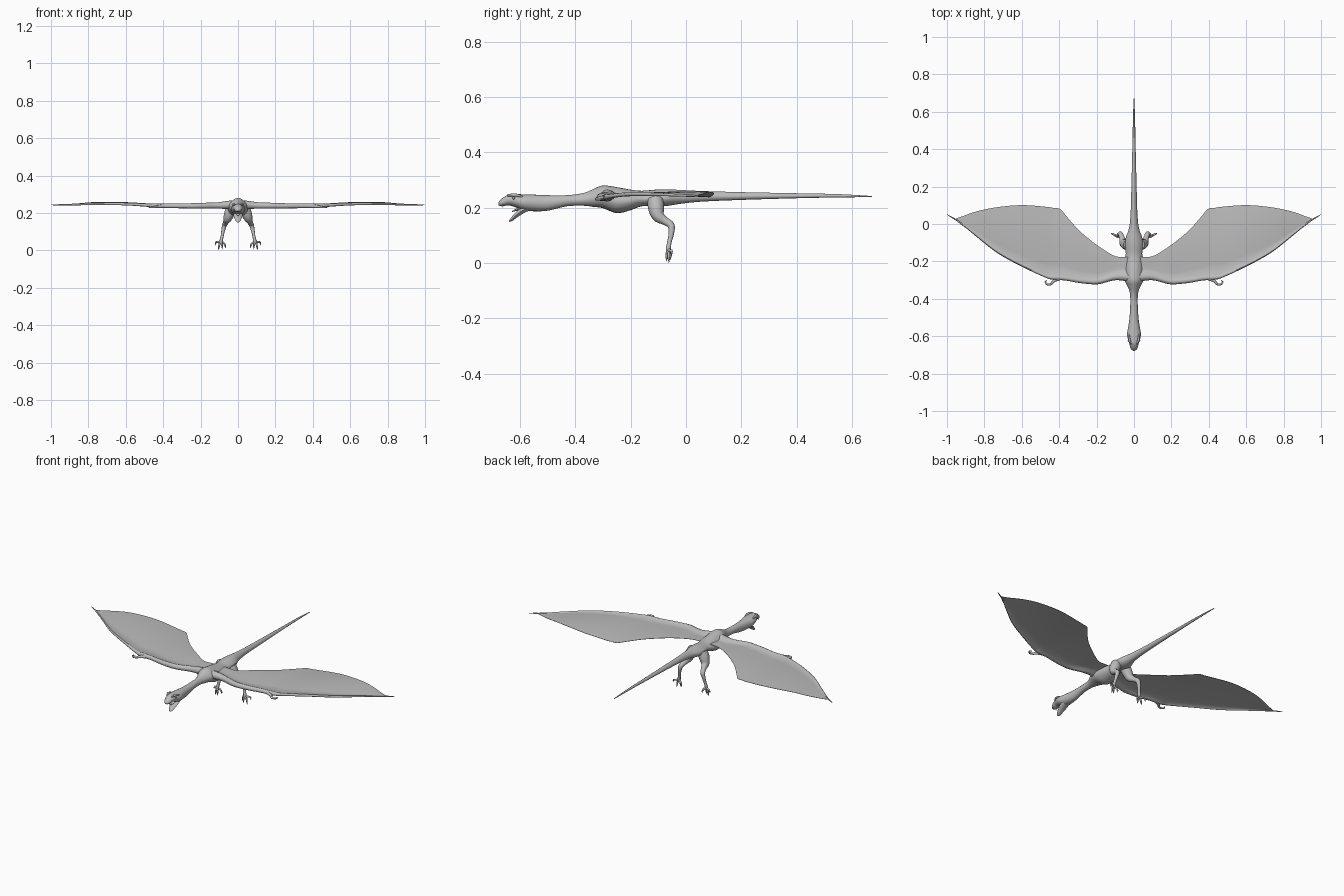
import bpy, bmesh, math
from mathutils import Vector

grey = bpy.data.materials.new("stone grey")
grey.diffuse_color = (0.5, 0.5, 0.5, 1)


def smooth_path(pts, n):
    """Catmull-Rom resampling of tuples of any length, n steps per span."""
    out = []
    for i in range(len(pts) - 1):
        a, b = pts[max(i - 1, 0)], pts[i]
        c, d = pts[i + 1], pts[min(i + 2, len(pts) - 1)]
        for k in range(n):
            t = k / n
            out.append([0.5 * (2 * q + (r - p) * t + (2 * p - 5 * q + 4 * r - s) * t * t
                               + (3 * q - p - 3 * r + s) * t ** 3)
                        for p, q, r, s in zip(a, b, c, d)])
    return out + [list(pts[-1])]


def loft(name, rings, mirror=False, angle=50):
    """Skin a list of closed rings, cap the ends, optionally mirror in x."""
    bm = bmesh.new()
    rows = [[bm.verts.new(p) for p in ring] for ring in rings]
    n = len(rows[0])
    for a, b in zip(rows, rows[1:]):
        for i in range(n):
            j = (i + 1) % n
            bm.faces.new((a[i], a[j], b[j], b[i]))
    bm.faces.new(rows[0])
    bm.faces.new(rows[-1])
    bmesh.ops.recalc_face_normals(bm, faces=bm.faces[:])
    me = bpy.data.meshes.new(name)
    bm.to_mesh(me)
    bm.free()
    me.materials.append(grey)
    ob = bpy.data.objects.new(name, me)
    bpy.context.collection.objects.link(ob)
    if mirror:
        mod = ob.modifiers.new("mirror", 'MIRROR')
        mod.use_mirror_merge = False
    bpy.ops.object.select_all(action='DESELECT')
    ob.select_set(True)
    bpy.context.view_layer.objects.active = ob
    bpy.ops.object.shade_smooth_by_angle(angle=math.radians(angle))
    return ob


def tube(name, pts, ref, mirror=True, sides=10, steps=4, flat=1.0):
    """Round limb along (x, y, z, radius) points; flat scales it across ref."""
    path = smooth_path(pts, steps)
    rings = []
    for i, p in enumerate(path):
        c = Vector(p[:3])
        d = (Vector(path[min(i + 1, len(path) - 1)][:3])
             - Vector(path[max(i - 1, 0)][:3])).normalized()
        u = Vector(ref) - d * d.dot(Vector(ref))
        u.normalize()
        v = d.cross(u)
        r = max(p[3], 0.0006)
        rings.append([c + u * r * math.cos(2 * math.pi * k / sides)
                      + v * r * flat * math.sin(2 * math.pi * k / sides)
                      for k in range(sides)])
    return loft(name, rings, mirror)


# Body from snout to tail tip: y, centre height, half width, half height
body = [(-.678, .214, .006, .005), (-.665, .219, .018, .014), (-.64, .228, .025, .02),
        (-.615, .225, .033, .024), (-.585, .219, .037, .029), (-.55, .217, .031, .030),
        (-.50, .217, .024, .028), (-.43, .225, .020, .020), (-.37, .230, .022, .023),
        (-.335, .235, .034, .032), (-.30, .239, .050, .041), (-.25, .227, .056, .047),
        (-.20, .228, .054, .037), (-.16, .233, .044, .028), (-.11, .235, .048, .030),
        (-.07, .236, .043, .030), (-.02, .239, .026, .025), (.06, .241, .018, .019),
        (.2, .242, .014, .014), (.4, .243, .009, .009), (.55, .243, .006, .006),
        (.672, .240, .002, .002)]
rings = []
for y, z, w, h in smooth_path(body, 4):
    ring = []
    for k in range(20):
        a = 2 * math.pi * k / 20
        # narrowed upper half gives a ridged back over the shoulders
        ridge = 1 - 0.3 * max(math.sin(a), 0) if y > -.4 else 1
        ring.append((w * math.cos(a) * ridge, y, z + h * math.sin(a)))
    rings.append(ring)
loft("body", rings)

# Open lower jaw and tongue
tube("lower_jaw", [(0, -.565, .200, .022), (0, -.59, .190, .025), (0, -.615, .171, .019),
                   (0, -.630, .157, .013), (0, -.638, .150, .004)],
     (1, 0, 0), mirror=False, flat=.45)
tube("tongue", [(0, -.58, .199, .010), (0, -.61, .193, .009), (0, -.628, .186, .003)],
     (1, 0, 0), mirror=False, flat=.5)
# Fangs, brows and eyes
tube("fang", [(.012, -.66, .213, .003), (.012, -.662, .200, .0007)], (1, 0, 0), sides=6)
tube("brow", [(.016, -.645, .244, .003), (.024, -.62, .246, .006), (.027, -.59, .240, .003)],
     (1, 0, 0), sides=8)
tube("eye", [(.024, -.626, .235, .003), (.028, -.622, .235, .006), (.033, -.619, .235, .002)],
     (0, 0, 1), sides=8)

# Wing stations: x, leading y, trailing y, height, arm radius
wing = [(.0, -.315, -.175, .243, .026), (.06, -.303, -.176, .242, .021),
        (.11, -.302, -.168, .239, .017), (.19, -.322, -.118, .238, .015),
        (.25, -.320, -.072, .237, .014), (.30, -.314, -.028, .237, .013),
        (.36, -.303, .040, .237, .012), (.395, -.300, .080, .237, .012),
        (.43, -.298, .086, .238, .012), (.47, -.288, .092, .240, .009),
        (.60, -.228, .101, .247, .007), (.73, -.156, .090, .248, .006),
        (.84, -.070, .068, .246, .005), (.91, -.012, .044, .244, .004),
        (.95, .020, .030, .243, .002)]
rings = []
for x, y0, y1, z, r in smooth_path(wing, 4):
    # rounded arm along the front, thin skin behind it
    prof = [(.0, .0), (.3 * r, .7 * r), (r, r), (1.7 * r, .7 * r), (2.4 * r, .22 * r)]
    chord = y1 - y0
    prof += [(2.4 * r + (chord - 2.4 * r) * f, .0018) for f in (.15, .35, .6, .8)]
    prof += [(chord, .0008)]

    def skin_z(d):
        return z + .009 * math.sin(math.pi * min(d / .4, 1)) * min(1, chord / .2)
    top = [(x, y0 + d, skin_z(d) + h) for d, h in prof]
    low = [(x, y0 + d, skin_z(d) - h) for d, h in prof[:0:-1]]
    rings.append(top + low)
loft("wing", rings, mirror=True)

# Wing tip claw and curled thumb claw
tube("wing_tip_claw", [(.90, -.017, .244, .004), (.945, .018, .243, .004),
                       (.975, .036, .243, .003), (1.0, .051, .243, .0006)], (0, 0, 1), sides=8)
tube("thumb_claw", [(.40, -.292, .236, .010), (.428, -.304, .234, .008),
                    (.444, -.321, .232, .006), (.463, -.323, .231, .005),
                    (.474, -.310, .231, .004), (.464, -.298, .231, .001)], (0, 0, 1), sides=8)

# Hind legs: thigh, bent shin and long ankle
tube("leg", [(.030, -.110, .228, .030), (.044, -.108, .200, .029), (.056, -.100, .170, .023),
             (.064, -.076, .152, .015), (.072, -.054, .136, .013), (.079, -.053, .108, .010),
             (.085, -.060, .075, .008), (.090, -.064, .050, .009), (.091, -.064, .036, .007)],
     (1, 0, 0), sides=12)

# Toes with hooked claws
toes = {"inner_toe": (.066, -.056, .012), "front_toe": (.084, -.070, .006),
        "middle_toe": (.104, -.062, .001), "outer_toe": (.122, -.052, .026)}
for name, (x, y, z) in toes.items():
    dx, dy = x - .091, y + .064
    tube(name, [(.091, -.064, .046, .007), (.091 + dx * .5, -.064 + dy * .6, .040 + (z - .01) * .3, .0055),
                (.091 + dx * .85, -.064 + dy, z + .017, .0045), (x, y, z, .0006)],
         (0, 1, 0), sides=8)
